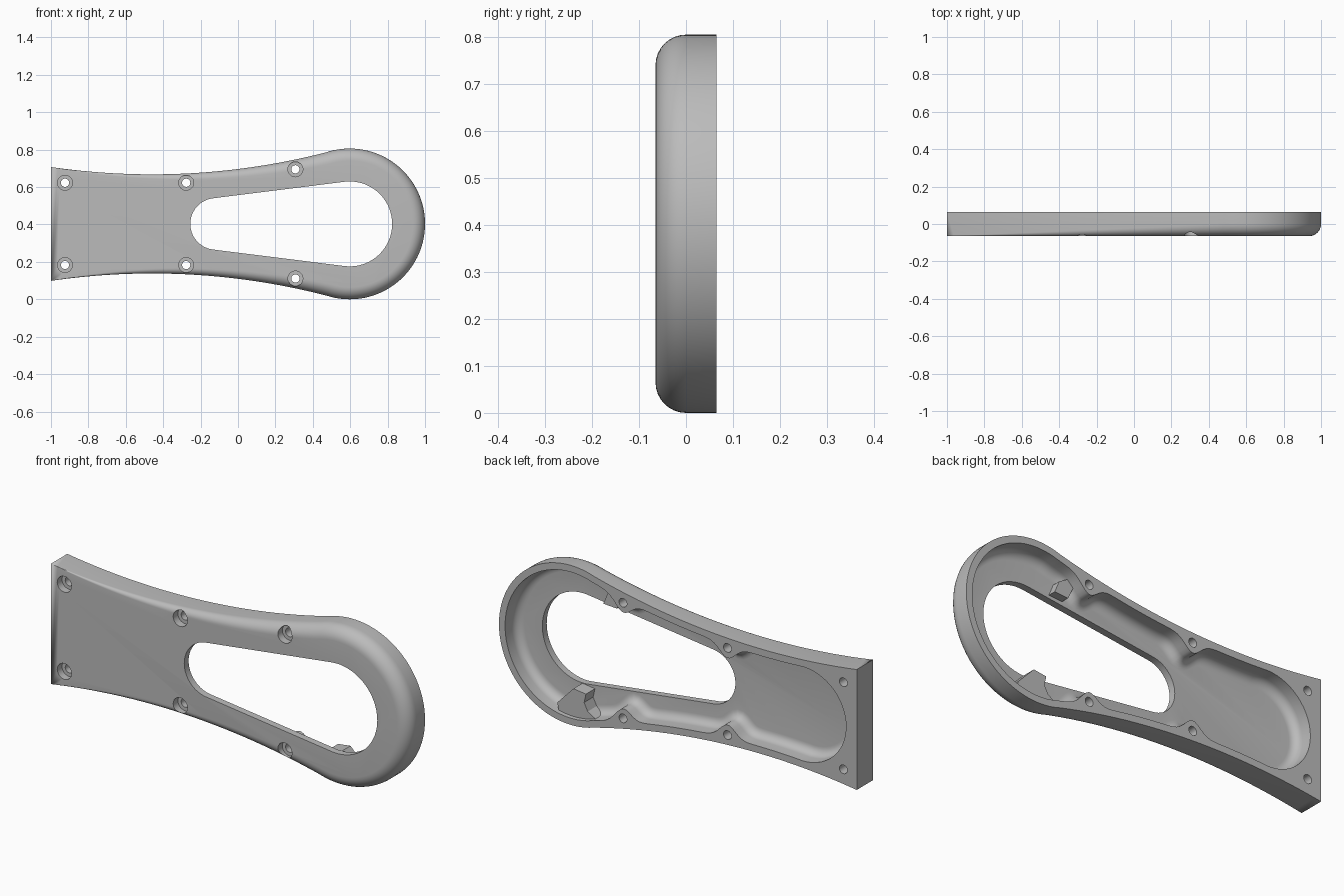
import bpy, bmesh, math
from math import sin, cos, pi, sqrt

MID = 0.403                    # height of the long axis
BACK, FRONT, FLOOR = 0.065, -0.065, -0.03
HEAD_X, HEAD_R = 0.597, 0.403  # round end
WAIST_X, WAIST, SWEEP = -0.46, 0.265, 3.74
SCREWS = [(-0.925, 0.22), (-0.277, 0.22), (0.307, 0.292)]

if "Cube" in bpy.data.objects:
    bpy.data.objects.remove(bpy.data.objects["Cube"])

grey = bpy.data.materials.new("plain_grey")
grey.use_nodes = True
grey.diffuse_color = (0.5, 0.5, 0.5, 1)
grey.node_tree.nodes["Principled BSDF"].inputs["Base Color"].default_value = (0.5, 0.5, 0.5, 1)


def half_width(x):
    return WAIST + SWEEP - sqrt(SWEEP ** 2 - (x - WAIST_X) ** 2)


def arc(cx, r, a0, a1, n):
    angles = [math.radians(a0 + (a1 - a0) * i / n) for i in range(n + 1)]
    return [(cx + r * cos(a), r * sin(a)) for a in angles]


def mirrored(upper):
    """Close an upper half-outline with its reflection below the axis."""
    return upper + [(x, -w) for x, w in reversed(upper) if abs(w) > 1e-6]


def inset(loop, radius, closed):
    """Move a clockwise loop inward by radius(x)."""
    out, n = [], len(loop)
    for i, (x, w) in enumerate(loop):
        a = loop[i - 1] if closed or i else loop[i]
        b = loop[(i + 1) % n] if closed or i < n - 1 else loop[i]
        dx, dw = b[0] - a[0], b[1] - a[1]
        s = radius(x) / math.hypot(dx, dw)
        out.append((x + dw * s, w - dx * s))
    return out


def loft(name, rings):
    """Skin matching rings of points and cap both ends."""
    bm = bmesh.new()
    rows = [[bm.verts.new(p) for p in ring] for ring in rings]
    n = len(rows[0])
    for a, b in zip(rows, rows[1:]):
        for i in range(n):
            j = (i + 1) % n
            bm.faces.new((a[i], a[j], b[j], b[i]))
    bm.faces.new(rows[0])
    bm.faces.new(rows[-1])
    bmesh.ops.remove_doubles(bm, verts=bm.verts, dist=1e-5)
    bmesh.ops.recalc_face_normals(bm, faces=bm.faces)
    return make(name, bm)


def make(name, bm):
    mesh = bpy.data.meshes.new(name)
    bm.to_mesh(mesh)
    bm.free()
    mesh.materials.append(grey)
    obj = bpy.data.objects.new(name, mesh)
    bpy.context.collection.objects.link(obj)
    return obj


def filleted(name, loop, y_open, y_end, radius, closed, steps=8):
    """Extrude a loop from y_open to y_end, rounding the y_end edge."""
    rings = [[(x, y_open, MID + w) for x, w in loop]]
    for k in range(steps + 1):
        a = pi / 2 * k / steps
        pts = inset(loop, lambda x: radius(x) * (1 - cos(a)), closed)
        rings.append([(p[0], y_end + radius(q[0]) * (1 - sin(a)), MID + p[1])
                      for p, q in zip(pts, loop)])
    return loft(name, rings)


def prism(name, pts, y0, y1):
    return loft(name, [[(x, y, z) for x, z in pts] for y in (y0, y1)])


def cylinders(name, r, y0, y1):
    bm = bmesh.new()
    for x, w in SCREWS:
        for side in (1, -1):
            rows = [[bm.verts.new((px, y, MID + side * w + pz))
                     for px, pz in arc(x, r, 0, 345, 23)] for y in (y0, y1)]
            for i in range(24):
                j = (i + 1) % 24
                bm.faces.new((rows[0][i], rows[0][j], rows[1][j], rows[1][i]))
            bm.faces.new(rows[0])
            bm.faces.new(rows[1])
    bmesh.ops.recalc_face_normals(bm, faces=bm.faces)
    return make(name, bm)


def cut(target, cutter):
    cutter.hide_render = True
    mod = target.modifiers.new("cut", "BOOLEAN")
    mod.operation, mod.solver, mod.object = "DIFFERENCE", "EXACT", cutter
    bpy.context.view_layer.objects.active = target
    bpy.ops.object.modifier_apply(modifier=mod.name)
    bpy.data.objects.remove(cutter)


# Handle body: waisted outline, front edge rounding grows toward the round end
xs = [-1 + 1.48 * i / 40 for i in range(41)]
outline = mirrored([(x, half_width(x)) for x in xs] + arc(HEAD_X, HEAD_R, 104.8, 0, 36))
body = filleted("handle_shell", outline, BACK, FRONT,
                lambda x: 0.065 * min(1, max(0, (x + 1) / 1.5)), False)


# Back pocket: follows the outline and swerves around the screw bosses
def pocket_half(x):
    w = half_width(x) - 0.035
    return w - sum(0.066 * math.exp(-((x - sx) / 0.06) ** 2) for sx, _ in SCREWS[1:])


tip = [(-0.7 - 0.24 * cos(t), pocket_half(-0.7) * sin(t))
       for t in [pi / 2 * i / 14 for i in range(15)]]
run = [(x, pocket_half(x)) for x in [-0.68 + 1.16 * i / 80 for i in range(81)]]
pocket_loop = mirrored(tip + run + arc(HEAD_X, HEAD_R - 0.034, 104, 0, 36))
cut(body, filleted("pocket_cutter", pocket_loop, BACK + 0.05, FLOOR,
                   lambda x: 0.042, True, 6))

# Tapered window through the floor
window = mirrored(arc(-0.117, 0.138, 180, 97.2, 14) + arc(HEAD_X, 0.227, 97.2, 0, 24))
cut(body, prism("window_cutter", [(x, MID + w) for x, w in window], -0.2, 0.2))

# Counterbored screw holes
cut(body, cylinders("bore_cutter", 0.04, -0.2, -0.027))
cut(body, cylinders("shank_cutter", 0.022, -0.2, 0.2))

# Ribs bridging the channel beside the end bosses
lower_rib = prism("lower_rib",
                  [(0.69, 0.08), (0.6, 0.174), (0.53, 0.165), (0.54, 0.12),
                   (0.52, 0.08), (0.47, 0.05), (0.56, 0.022), (0.68, 0.03)],
                  FLOOR - 0.01, 0.042)
upper_rib = prism("upper_rib",
                  [(0.35, 0.69), (0.38, 0.625), (0.455, 0.63), (0.43, 0.69), (0.38, 0.72)],
                  FLOOR - 0.01, 0.01)

for obj in (body, lower_rib, upper_rib):
    bpy.ops.object.select_all(action="DESELECT")
    obj.select_set(True)
    bpy.context.view_layer.objects.active = obj
    bpy.ops.object.shade_smooth_by_angle(angle=math.radians(30))
